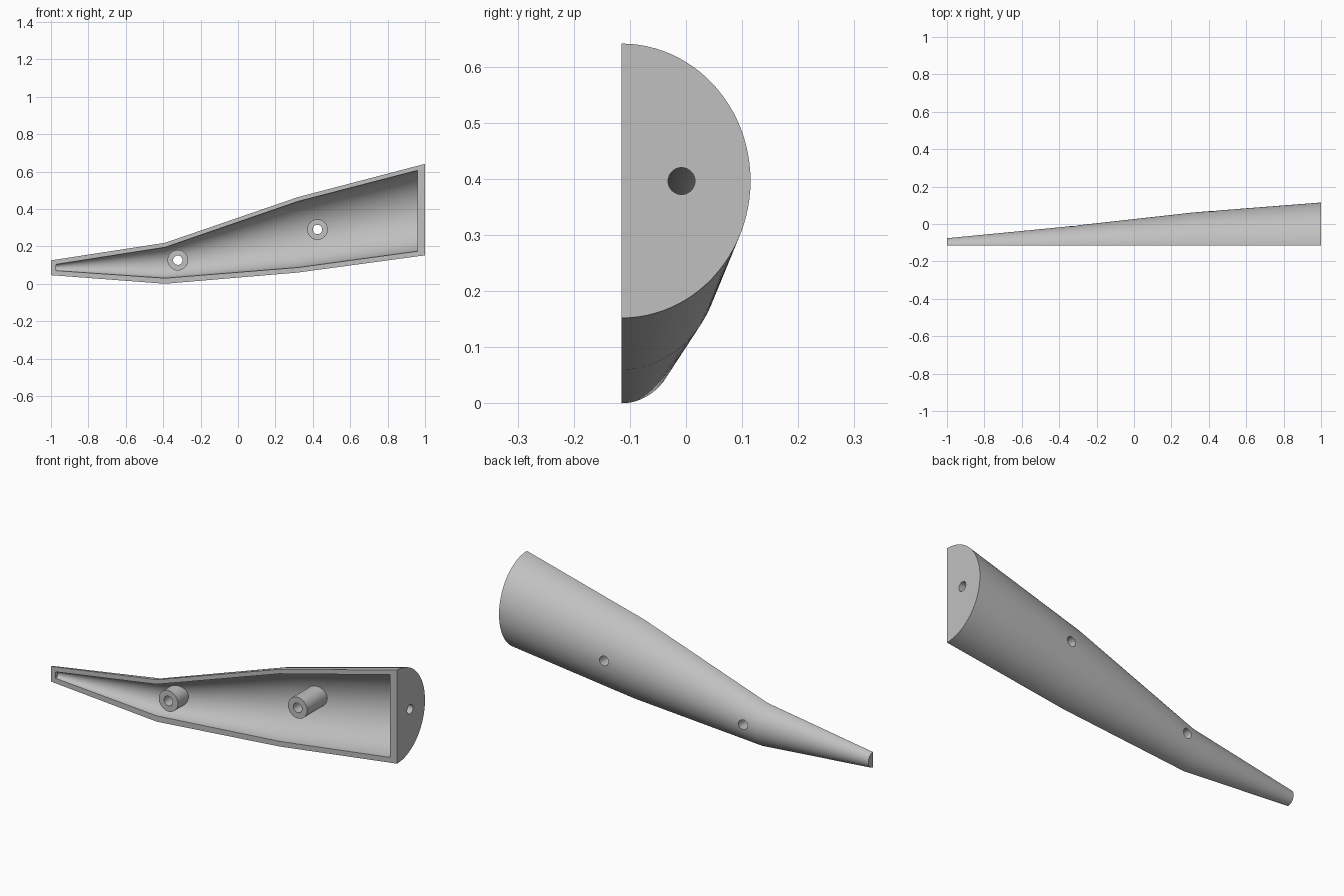
import bpy, bmesh, math

if "Cube" in bpy.data.objects:
    bpy.data.objects.remove(bpy.data.objects["Cube"])

FRONT = -0.115  # open flat side of the half shell

# stations: x, bottom z, top z, depth behind the flat side
OUTER = [(-1, .046, .125, .039), (-.39, 0, .219, .098),
         (.32, .06, .463, .177), (1, .152, .641, .23)]
INNER = [(-.973, .070, .104, .017), (-.39, .030, .195, .075),
         (.32, .087, .440, .154), (.96, .174, .606, .205)]

grey = bpy.data.materials.new("light_grey")
grey.diffuse_color = (0.53, 0.53, 0.53, 1)
grey.use_nodes = True
grey.node_tree.nodes["Principled BSDF"].inputs["Base Color"].default_value = grey.diffuse_color


def finish(name, bm):
    bmesh.ops.recalc_face_normals(bm, faces=bm.faces)
    me = bpy.data.meshes.new(name)
    bm.to_mesh(me)
    bm.free()
    me.materials.append(grey)
    ob = bpy.data.objects.new(name, me)
    bpy.context.collection.objects.link(ob)
    return ob


def loft(name, stations, extra=0.0, n=48):
    """Half-elliptical sections joined lengthwise; extra pushes past the flat side."""
    bm = bmesh.new()
    rings = []
    for x, z0, z1, d in stations:
        zc, h = (z0 + z1) / 2, (z1 - z0) / 2
        pts = [(x, FRONT + d * math.sin(math.pi * i / n),
                zc - h * math.cos(math.pi * i / n)) for i in range(n + 1)]
        if extra:
            pts = [(x, FRONT - extra, z0)] + pts + [(x, FRONT - extra, z1)]
        rings.append([bm.verts.new(p) for p in pts])
    for a, b in zip(rings, rings[1:]):
        for i in range(len(a)):
            j = (i + 1) % len(a)
            bm.faces.new((a[i], a[j], b[j], b[i]))
    bm.faces.new(rings[0])
    bm.faces.new(rings[-1])
    return finish(name, bm)


def cylinder(name, loc, r, depth, rot):
    bpy.ops.mesh.primitive_cylinder_add(vertices=40, radius=r, depth=depth,
                                        location=loc, rotation=rot)
    ob = bpy.context.object
    ob.name = name
    ob.data.materials.append(grey)
    return ob


def cut(target, cutter):
    """Subtract cutter from target and remove the cutter."""
    mod = target.modifiers.new("cut", 'BOOLEAN')
    mod.operation = 'DIFFERENCE'
    mod.solver = 'EXACT'
    mod.object = cutter
    bpy.context.view_layer.objects.active = target
    bpy.ops.object.modifier_apply(modifier=mod.name)
    bpy.data.objects.remove(cutter)


ALONG_Y = (math.pi / 2, 0, 0)
ALONG_X = (0, math.pi / 2, 0)
POSTS = [(-.322, .126), (.425, .29)]

shell = loft("half_shell", OUTER)
cavity = loft("cavity", INNER, extra=.05)

# screw posts are left standing inside the cavity
for x, z in POSTS:
    cut(cavity, cylinder("post", (x, 0, z), .055, 1, ALONG_Y))
cut(shell, cavity)

# screw holes through the posts and the hole in the wide end wall
for x, z in POSTS:
    cut(shell, cylinder("screw_hole", (x, 0, z), .025, 1, ALONG_Y))
cut(shell, cylinder("end_hole", (1, -.008, .396), .024, .16, ALONG_X))

bpy.ops.object.select_all(action='DESELECT')
shell.select_set(True)
bpy.context.view_layer.objects.active = shell
bpy.ops.object.shade_smooth_by_angle(angle=math.radians(30))
